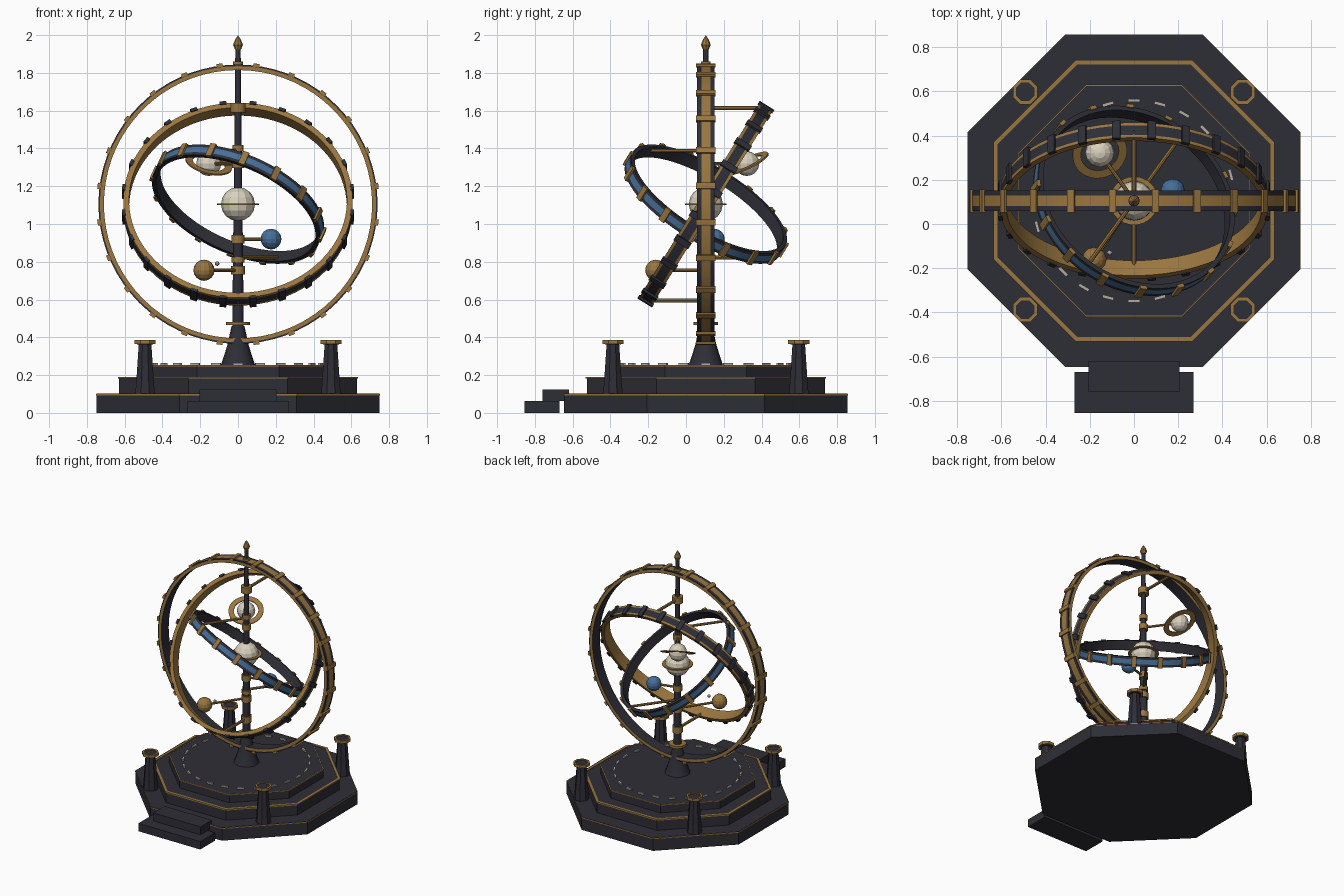
import bpy, bmesh
from math import sin, cos, pi, tau
from mathutils import Vector, Matrix

if "Cube" in bpy.data.objects:
    bpy.data.objects.remove(bpy.data.objects["Cube"])


def material(name, rgb):
    m = bpy.data.materials.new(name)
    m.use_nodes = True
    m.diffuse_color = (*rgb, 1)
    m.node_tree.nodes["Principled BSDF"].inputs["Base Color"].default_value = (*rgb, 1)
    return m


DARK = material("dark_slate", (0.027, 0.027, 0.037))
GOLD = material("aged_gold", (0.32, 0.18, 0.05))
BLUE = material("steel_blue", (0.06, 0.16, 0.32))
IVORY = material("ivory", (0.70, 0.64, 0.52))
STONE = material("pale_stone", (0.45, 0.42, 0.36))

Y0 = 0.105
HUB = Vector((0, Y0, 1.105))


def finish(bm, name, mats, matrix=Matrix(), smooth=False):
    bmesh.ops.recalc_face_normals(bm, faces=bm.faces)
    mesh = bpy.data.meshes.new(name)
    bm.to_mesh(mesh)
    bm.free()
    for m in mats:
        mesh.materials.append(m)
    ob = bpy.data.objects.new(name, mesh)
    ob.matrix_world = matrix
    bpy.context.collection.objects.link(ob)
    if smooth:
        bpy.ops.object.select_all(action="DESELECT")
        ob.select_set(True)
        bpy.context.view_layer.objects.active = ob
        bpy.ops.object.shade_smooth_by_angle(angle=0.6)
    return ob


def aim(loc, axis):
    return Matrix.Translation(loc) @ Vector(axis).to_track_quat("Z", "Y").to_matrix().to_4x4()


def lathe(name, profile, mats, segs, matrix, closed=False, slots=None, turn=0.0, smooth=False):
    """Spin (radius, height) points around local z; slots gives a material per profile span."""
    bm = bmesh.new()
    loops = [[bm.verts.new((r * cos(tau * i / segs + turn), r * sin(tau * i / segs + turn), h))
              for i in range(segs)] for r, h in profile]
    count = len(profile) if closed else len(profile) - 1
    for k in range(count):
        a, b = loops[k], loops[(k + 1) % len(profile)]
        for i in range(segs):
            j = (i + 1) % segs
            f = bm.faces.new((a[i], a[j], b[j], b[i]))
            f.material_index = slots[k] if slots else 0
    bmesh.ops.remove_doubles(bm, verts=bm.verts, dist=0.00001)
    return finish(bm, name, mats, matrix, smooth)


def octagon(name, apothem, z0, z1, mat, inner=0.0, loc=(0, Y0)):
    k = 1 / cos(pi / 8)
    pts = [(inner * k, z0), (apothem * k, z0), (apothem * k, z1), (inner * k, z1)]
    return lathe(name, pts, [mat], 8, Matrix.Translation((*loc, 0)), inner > 0, turn=pi / 8)


def box(name, lo, hi, mat):
    bm = bmesh.new()
    lo, hi = Vector(lo), Vector(hi)
    bmesh.ops.create_cube(bm, size=1, matrix=Matrix.Translation((lo + hi) / 2)
                          @ Matrix.Diagonal((*(hi - lo), 1)))
    return finish(bm, name, [mat])


def radial_blocks(name, count, radius, size, mat, matrix, offset=0.0):
    bm = bmesh.new()
    for i in range(count):
        m = (Matrix.Rotation(tau * (i + offset) / count, 4, "Z")
             @ Matrix.Translation((radius, 0, 0)) @ Matrix.Diagonal((*size, 1)))
        bmesh.ops.create_cube(bm, size=1, matrix=m)
    return finish(bm, name, [mat], matrix)


def rod(name, a, b, r, mat):
    a, b = Vector(a), Vector(b)
    n = (b - a).length
    return lathe(name, [(0, 0), (r, 0), (r, n), (0, n)], [mat], 8, aim(a, b - a), smooth=True)


def ball(name, loc, r, mat, segs=12, rings=8):
    bm = bmesh.new()
    bmesh.ops.create_uvsphere(bm, u_segments=segs, v_segments=rings, radius=r)
    return finish(bm, name, [mat], Matrix.Translation(loc))


def armillary(name, axis, ri, ro, w, stripe, mats, slots, clips, clip_mat, clip_len):
    """Banded hoop: side faces, outer stripe and evenly spaced clips."""
    lip = ro - 0.008
    pts = [(ri, -w), (lip, -w), (ro, -w), (ro, -stripe), (ro, stripe), (ro, w), (lip, w), (ri, w)]
    m = aim(HUB, axis)
    lathe(name, pts, mats, 72, m, True, slots, smooth=True)
    radial_blocks(name + "_clips", clips, ro + 0.002, (0.018, clip_len, 2 * w + 0.012),
                  clip_mat, m, 0.5)


# Stepped octagonal plinth with gold edging
octagon("base_tier", 0.75, 0, 0.102, DARK)
octagon("base_trim", 0.752, 0.093, 0.1, GOLD, 0.74)
octagon("middle_tier", 0.63, 0.1, 0.187, DARK)
octagon("middle_trim", 0.636, 0.181, 0.191, GOLD, 0.617)
octagon("upper_tier", 0.522, 0.187, 0.252, DARK)
octagon("upper_trim", 0.525, 0.246, 0.253, GOLD, 0.519)
radial_blocks("hour_marks", 24, 0.453, (0.014, 0.052, 0.016), STONE,
              Matrix.Translation((0, Y0, 0.255)))

# Front steps
box("lower_step", (-0.27, -0.855, 0), (0.27, -0.67, 0.062), DARK)
box("upper_step", (-0.205, -0.76, 0.062), (0.205, -0.62, 0.125), DARK)

# Corner posts
for sx in (-1, 1):
    for sy in (-1, 1):
        at = (0.492 * sx, Y0 + 0.492 * sy)
        lathe("corner_post", [(0, 0.1), (0.056, 0.1), (0.05, 0.17), (0.036, 0.365), (0, 0.365)],
              [DARK], 8, Matrix.Translation((*at, 0)), turn=pi / 8)
        octagon("post_cap_rim", 0.056, 0.365, 0.387, GOLD, 0.042, at)
        octagon("post_cap_top", 0.043, 0.363, 0.381, DARK, 0, at)

# Pedestal, column and finial
AXIS = Matrix.Translation((0, Y0, 0))
lathe("pedestal", [(0, 0.25), (0.092, 0.25), (0.078, 0.29), (0.056, 0.36), (0.043, 0.42),
                   (0.034, 0.46), (0, 0.46)], [DARK], 16, AXIS, smooth=True)
lathe("column", [(0, 0.44), (0.03, 0.44), (0.027, 0.8), (0.021, 1.3), (0.014, 1.93), (0, 1.93)],
      [DARK], 12, AXIS, smooth=True)
lathe("finial", [(0, 1.925), (0.016, 1.925), (0.026, 1.948), (0.016, 1.975), (0, 2.0)],
      [GOLD], 8, AXIS)
for z, r, h in ((0.473, 0.064, 0.018), (0.595, 0.038, 0.05), (0.755, 0.036, 0.045),
                (0.81, 0.034, 0.03), (0.92, 0.034, 0.045), (1.32, 0.032, 0.045),
                (1.4, 0.03, 0.035), (1.615, 0.04, 0.05), (1.845, 0.026, 0.03)):
    lathe("column_collar", [(0, z - h / 2), (r, z - h / 2), (r, z + h / 2), (0, z + h / 2)],
          [GOLD], 12, AXIS, smooth=True)

# Three nested hoops; slots run front face, lip, outer edge, stripe, edge, lip, back face, inside
n3 = Vector((0.355, 0.49, 0.79)).normalized()
armillary("outer_hoop", (0, 1, 0), 0.71, 0.739, 0.046, 0.024, [DARK, GOLD],
          [1, 0, 0, 1, 0, 0, 1, 0], 24, GOLD, 0.032)
armillary("middle_hoop", (0, cos(0.555), -sin(0.555)), 0.577, 0.607, 0.04, 0.025, [DARK, GOLD],
          [1, 1, 1, 0, 1, 1, 1, 1], 24, DARK, 0.036)
armillary("inner_hoop", n3, 0.452, 0.475, 0.034, 0.017, [DARK, BLUE],
          [0, 0, 0, 1, 0, 0, 0, 0], 16, GOLD, 0.034)

# Support arms from the column to the hoops
rod("middle_hoop_upper_arm", (0, Y0, 1.615), (0, 0.42, 1.615), 0.011, GOLD)
rod("middle_hoop_lower_arm", (0, Y0, 0.595), (0, -0.21, 0.595), 0.011, GOLD)
rise = Vector((-n3.x * n3.z, -n3.y * n3.z, 1 - n3.z ** 2)).normalized() * 0.465
for s, side in ((1, "upper"), (-1, "lower")):
    end = HUB + rise * s
    rod("inner_hoop_%s_arm" % side, (0, Y0, end.z), end, 0.01, GOLD)

# Central sphere and orbiting bodies
ball("central_sphere", HUB, 0.09, IVORY)
lathe("equator_band", [(0.088, -0.004), (0.11, -0.004), (0.11, 0.004), (0.088, 0.004)],
      [GOLD], 32, Matrix.Translation(HUB), True)
bodies = (("ringed_planet", (-0.155, 0.322, 1.32), 0.066, IVORY),
          ("blue_planet", (0.175, 0.15, 0.92), 0.055, BLUE),
          ("gold_planet", (-0.18, -0.16, 0.755), 0.056, GOLD))
for name, loc, r, mat in bodies:
    rod(name + "_arm", (0, Y0, loc[2]), loc, 0.009, GOLD)
    ball(name, loc, r, mat)
lathe("planet_ring", [(0.088, -0.004), (0.126, -0.004), (0.126, 0.004), (0.088, 0.004)],
      [GOLD], 32, aim(bodies[0][1], (0.25, -0.48, 1)), True)
ball("small_moon", (-0.11, -0.13, 0.79), 0.012, STONE, 8, 6)
